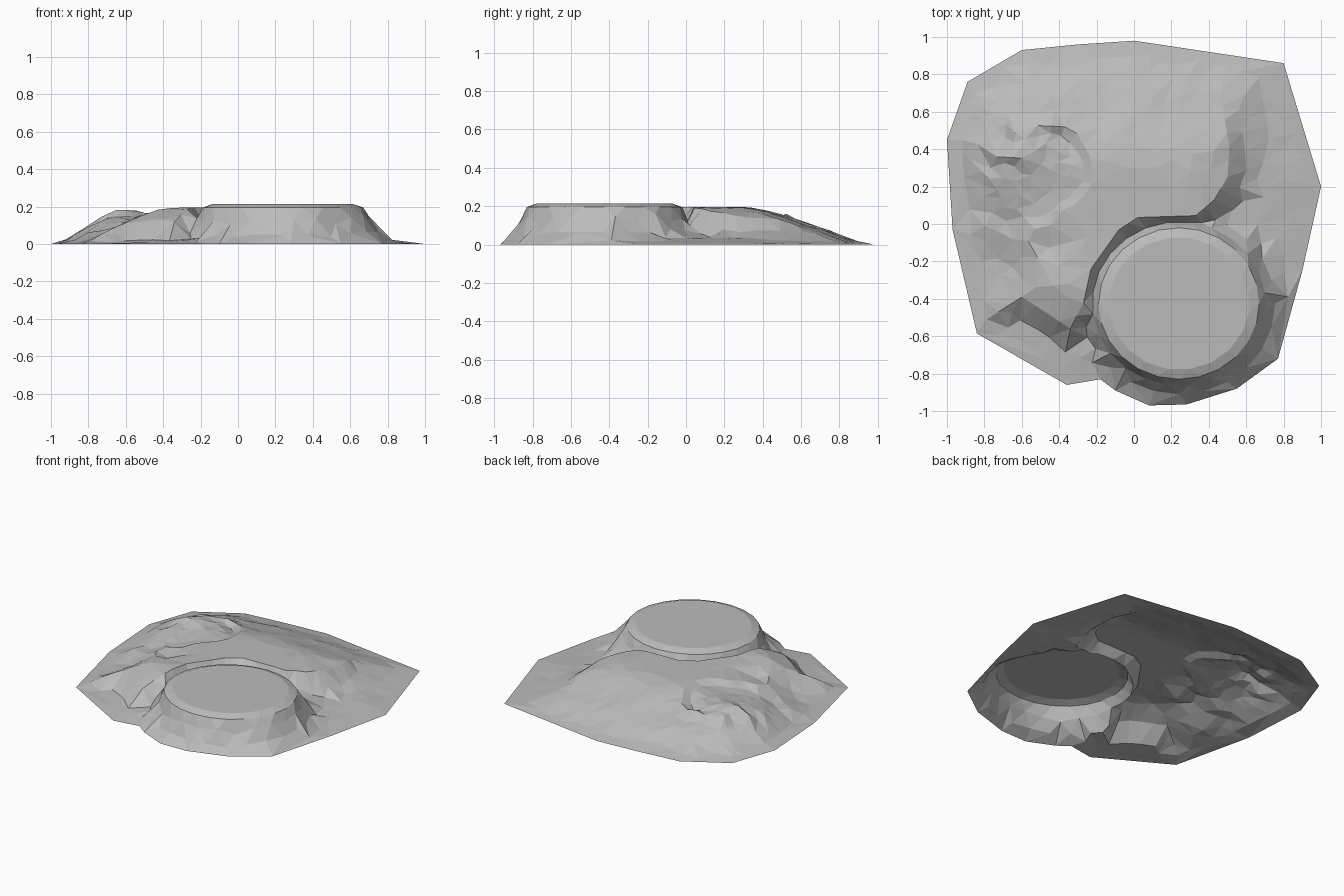
import bpy, math, random
from mathutils import Vector, noise
from mathutils.geometry import delaunay_2d_cdt, intersect_point_line

random.seed(4)
cube = bpy.data.objects.get("Cube")
if cube:
    bpy.data.objects.remove(cube)

# Outer edge of the land, and the brink of the upper plateau's cliff
OUTLINE = [Vector(p) for p in (
    (-1, .45), (-.97, -.03), (-.84, -.585), (-.36, -.86), (-.18, -.83), (-.1, -.89),
    (.08, -.97), (.28, -.965), (.55, -.88), (.77, -.72), (.9, -.25), (1, .2),
    (.8, .86), (0, .98), (-.3, .96), (-.6, .93), (-.89, .76))]
BRINK = [Vector(p) for p in (
    (-.85, -.55), (-.6, -.39), (-.46, -.48), (-.34, -.56), (-.27, -.42), (-.23, -.24),
    (-.08, -.03), (.02, .035), (.33, .045), (.43, .13), (.5, .25), (.51, .42), (.46, .7))]
PLATEAU = BRINK + [Vector(p) for p in ((.46, 1.3), (-1.3, 1.3), (-1.3, -.55))]
MESA = Vector((.24, -.425))
MESA_STRETCH = 1.06
BOWL = Vector((-.46, .29))

# Profiles as (distance, height)
SLOPE = ((0, 0), (.1, .02), (.2, .065), (.4, .13), (.58, .185), (.65, .195), (2, .195))
MESA_SIDE = ((0, .215), (.355, .215), (.405, .195), (.43, .135), (.455, .08),
             (.485, .035), (.53, .012), (.62, 0), (3, 0))
CLIFF_WIDTH = ((0, .045), (.47, .045), (.55, .1), (.7, .15), (.9, .22), (3, .22))


def ramp(profile, t):
    for (a, u), (b, v) in zip(profile, profile[1:]):
        if t <= b:
            return u + (v - u) * max(0, (t - a) / (b - a))
    return profile[-1][1]


def clamp(t):
    return max(0.0, min(1.0, t))


def signed_distance(p, poly):
    """Distance to a polygon's edge, positive inside."""
    best, inside = 9.0, False
    for a, b in zip(poly, poly[1:] + poly[:1]):
        t = intersect_point_line(p, a, b)[1]
        best = min(best, (a.lerp(b, clamp(t)) - p).length)
        if (a.y > p.y) != (b.y > p.y) and p.x < a.x + (p.y - a.y) * (b.x - a.x) / (b.y - a.y):
            inside = not inside
    return best if inside else -best


def bump(p, x, y, size):
    return math.exp(-((p - Vector((x, y))).length / size) ** 2)


def mesa_radius(p):
    return math.hypot((p.x - MESA.x) / MESA_STRETCH, p.y - MESA.y)


def cliff_width(p):
    return ramp(CLIFF_WIDTH, mesa_radius(p)) if p.x > -.2 else .1


def height(p):
    edge = signed_distance(p, OUTLINE)
    if edge < .002:
        return 0
    radius = mesa_radius(p)
    inland = clamp(edge / .2)
    # Plateau, dropping past its brink to low ground and the gully round the mesa
    high = ramp(SLOPE, edge if p.y > 0 else edge * 1.4)
    gully = max(bump(p, .08, .02, .2), .8 * bump(p, .38, .03, .17))
    low = min(high, .03 * clamp(edge / .25) + .09 * gully)
    z = low + (high - low) * clamp(1 + signed_distance(p, PLATEAU) / cliff_width(p))
    # Western valley and rocky hill
    z -= .06 * inland * max(bump(p, -.7, -.18, .2), bump(p, -.47, -.09, .13))
    z = min(.2, z + .055 * bump(p, -.65, .37, .22) * clamp(edge / .12))
    # Quarried bowl, walled on the east and open to the west
    z -= .035 * clamp((.24 - (p - BOWL).length) / .05) * clamp((p.x + .62) / .15)
    z += bump(p, -.62, .4, .26) * inland * .045 * noise.noise(Vector((p.x * 12, p.y * 12, 2)))
    z += .014 * inland * noise.noise(Vector((p.x * 6, p.y * 6, 7))) * clamp((.195 - z) / .05)
    # Round mesa with a bevelled cap and buttressed sides
    if radius > .41:
        radius += .025 * noise.noise(Vector((p.x * 6, p.y * 6, 1)))
        if p.x > .55:
            radius -= (radius - .4) * .25
    return max(.002, z, ramp(MESA_SIDE, radius))


def ring(radius, count, turn):
    angles = [(k + turn) * math.tau / count for k in range(count)]
    return [MESA + radius * Vector((math.cos(a) * MESA_STRETCH, math.sin(a))) for a in angles]


# Survey points: outline, mesa rings, cliff lines, scattered field
points = list(OUTLINE)
edges = [(i, (i + 1) % len(OUTLINE)) for i in range(len(OUTLINE))]
for radius, count, turn in ((.355, 20, .5), (.405, 24, 0), (.437, 24, .5), (.485, 24, 0)):
    start = len(points)
    points += [q for q in ring(radius, count, turn)
               if radius < .45 or (signed_distance(q, OUTLINE) > .02 and signed_distance(q, PLATEAU) < -.05)]
    if radius < .45:
        edges += [(start + i, start + (i + 1) % count) for i in range(count)]


def scatter(p, gap):
    if signed_distance(p, OUTLINE) > .03 and mesa_radius(p) > .445:
        if all((p - q).length > gap for q in points):
            points.append(p)


for a, b in zip(BRINK, BRINK[1:]):
    steps = max(1, round((b - a).length / .07))
    side = Vector((b.y - a.y, a.x - b.x)).normalized()
    for k in range(steps):
        brink = a.lerp(b, k / steps)
        scatter(brink, .015)
        scatter(brink + side * cliff_width(brink), .03)
for k in range(-4, 7):
    turn = Vector((math.cos(k * .3), math.sin(k * .3)))
    for radius in (.19, .24):
        scatter(BOWL + turn * (radius + random.uniform(-.01, .01)), .025)
for n in range(3000):
    p = Vector((random.uniform(-1, 1), random.uniform(-1, 1)))
    near_rocks = (p - Vector((-.58, .38))).length < .36
    scatter(p, .045 if near_rocks else .07)

# Triangulate the land into one open sheet
flat, _, faces, *_ = delaunay_2d_cdt(points, edges, [list(range(len(OUTLINE)))], 1, 1e-5)
mesh = bpy.data.meshes.new("land")
mesh.from_pydata([(p.x, p.y, height(p)) for p in flat], [], faces)
mesh.update()
if sum(f.normal.z for f in mesh.polygons) < 0:
    mesh.flip_normals()
land = bpy.data.objects.new("land", mesh)
bpy.context.collection.objects.link(land)

stone = bpy.data.materials.new("grey stone")
stone.use_nodes = True
stone.diffuse_color = (.5, .5, .5, 1)
stone.node_tree.nodes["Principled BSDF"].inputs["Base Color"].default_value = (.5, .5, .5, 1)
mesh.materials.append(stone)
